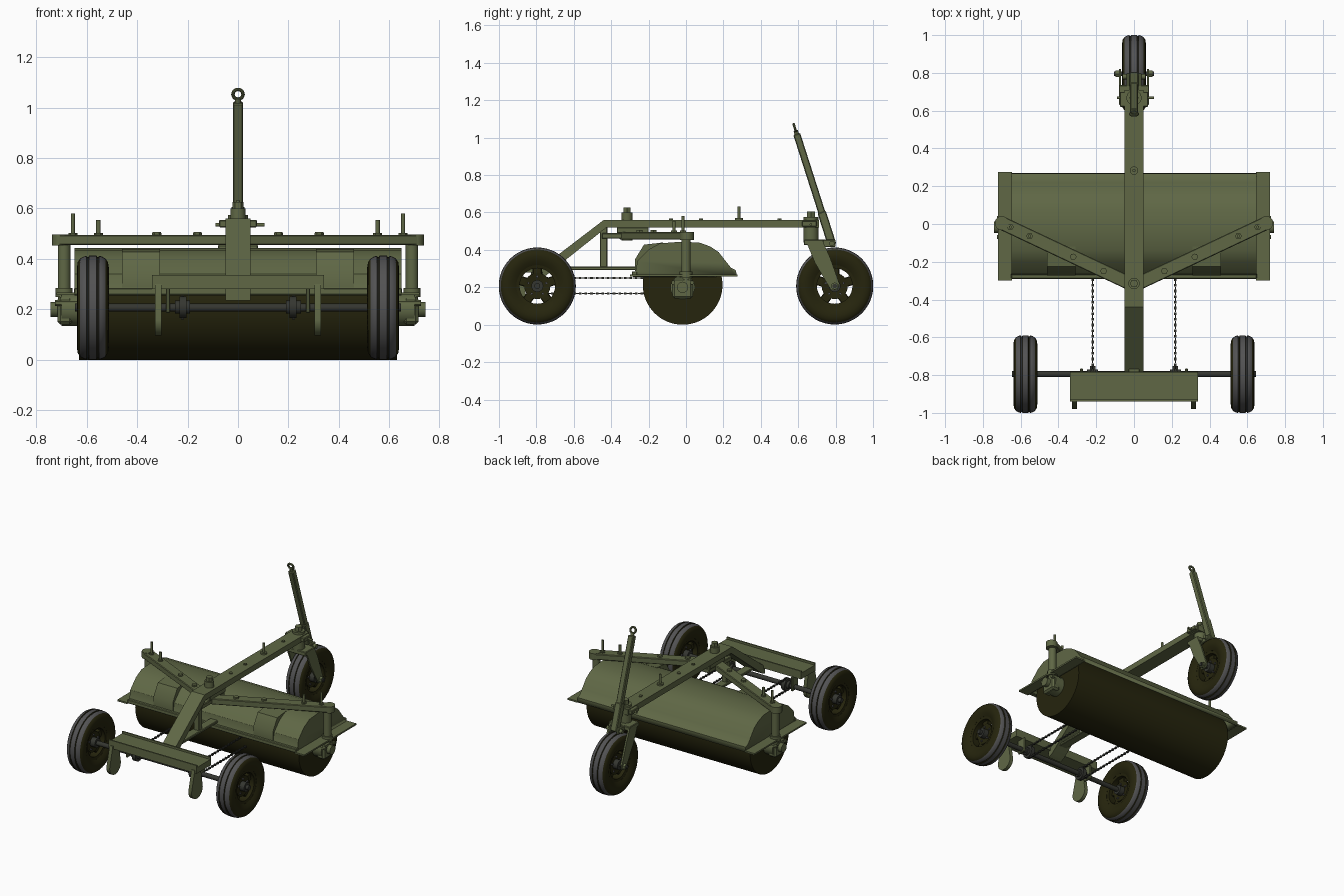
import bpy, bmesh, math
from mathutils import Vector, Matrix

if "Cube" in bpy.data.objects:
    bpy.data.objects.remove(bpy.data.objects["Cube"])


def material(name, rgb):
    m = bpy.data.materials.new(name)
    m.diffuse_color = (*rgb, 1)
    m.use_nodes = True
    m.node_tree.nodes["Principled BSDF"].inputs["Base Color"].default_value = m.diffuse_color
    return m


OLIVE = material("olive_paint", (0.115, 0.137, 0.06))
BRUSH = material("dark_bristle", (0.019, 0.018, 0.004))
GREY = material("tyre_grey", (0.085, 0.085, 0.087))
STEEL = material("dark_steel", (0.035, 0.037, 0.03))


def finish(name, bm, *mats):
    bmesh.ops.recalc_face_normals(bm, faces=bm.faces)
    me = bpy.data.meshes.new(name)
    bm.to_mesh(me)
    bm.free()
    for m in mats:
        me.materials.append(m)
    ob = bpy.data.objects.new(name, me)
    bpy.context.collection.objects.link(ob)
    return ob


def frame(p0, p1, up):
    """Matrix whose z runs from p0 to p1, centred between them."""
    p0, p1 = Vector(p0), Vector(p1)
    z = (p1 - p0).normalized()
    x = Vector(up).cross(z).normalized()
    y = z.cross(x)
    return Matrix.Translation((p0 + p1) / 2) @ Matrix((x, y, z)).transposed().to_4x4()


def bar(name, p0, p1, w, h, mat=OLIVE, up=(0, 0, 1), bevel=0.004):
    """Rectangular bar: w across, h along the up direction."""
    bm = bmesh.new()
    length = (Vector(p1) - Vector(p0)).length
    bmesh.ops.create_cube(bm, size=1, matrix=frame(p0, p1, up) @ Matrix.Diagonal((w, h, length, 1)))
    if bevel:
        bmesh.ops.bevel(bm, geom=bm.edges[:], offset=bevel, segments=1, affect='EDGES')
    return finish(name, bm, mat)


def box(name, a, b, mat=OLIVE, bevel=0.004):
    a, b = Vector(a), Vector(b)
    c = (a + b) / 2
    return bar(name, (c.x, a.y, c.z), (c.x, b.y, c.z), abs(b.x - a.x), abs(b.z - a.z), mat, bevel=bevel)


def rod(name, p0, p1, r, mat=OLIVE, seg=16, r2=None):
    bm = bmesh.new()
    d = Vector(p1) - Vector(p0)
    up = (1, 0, 0) if abs(d.x) < 0.5 * d.length else (0, 0, 1)
    bmesh.ops.create_cone(bm, cap_ends=True, segments=seg, radius1=r, radius2=r if r2 is None else r2,
                          depth=d.length, matrix=frame(p0, p1, up))
    return finish(name, bm, mat)


def prism(name, prof, x0, x1, mat=OLIVE, open_edge=False):
    """Extrude a y-z outline along x; open_edge drops the closing side."""
    bm = bmesh.new()
    a = [bm.verts.new((x0, y, z)) for y, z in prof]
    b = [bm.verts.new((x1, y, z)) for y, z in prof]
    bm.faces.new(a)
    bm.faces.new(b)
    n = len(prof)
    for i in range(n - 1 if open_edge else n):
        j = (i + 1) % n
        bm.faces.new((a[i], a[j], b[j], b[i]))
    return finish(name, bm, mat)


def lathe(name, prof, centre, seg, *mats):
    """Spin a closed (x, radius) outline around the x axis."""
    bm = bmesh.new()
    rings = []
    for k in range(seg):
        t = 2 * math.pi * k / seg
        rings.append([bm.verts.new(Vector(centre) + Vector((x, r * math.cos(t), r * math.sin(t)))) for x, r in prof])
    n = len(prof)
    for k in range(seg):
        p, q = rings[k], rings[(k + 1) % seg]
        for i in range(n):
            j = (i + 1) % n
            bm.faces.new((p[i], p[j], q[j], q[i]))
    return finish(name, bm, *mats)


# wheels: tyre with grey tread and dark sidewall, ring, spokes, hub
HALF = [(0.045, 0.112), (0.058, 0.135), (0.063, 0.16), (0.06, 0.18), (0.05, 0.195), (0.035, 0.203),
        (0.025, 0.205), (0.022, 0.2), (0.018, 0.2), (0.015, 0.206)]
TYRE = HALF + [(-x, r) for x, r in reversed(HALF)]


def wheel(name, x, y):
    c = Vector((x, y, 0.207))
    t = lathe(name + "_tyre", TYRE, c, 48, GREY, BRUSH)
    for p in t.data.polygons:
        radial = math.hypot(p.center.y - c.y, p.center.z - c.z)
        p.material_index = 1 if abs(p.normal.x) > 0.8 or radial < 0.13 else 0
    lathe(name + "_rim", [(-0.04, 0.095), (0.04, 0.095), (0.045, 0.116), (-0.045, 0.116)], c, 32, BRUSH)
    lathe(name + "_disc", [(-0.012, 0.02), (0.012, 0.02), (0.02, 0.07), (-0.02, 0.07)], c, 24, BRUSH)
    for k in range(5):
        a = 2 * math.pi * k / 5 + math.pi / 2
        d = Vector((0, math.cos(a), math.sin(a)))
        bar(name + "_spoke", c + d * 0.06, c + d * 0.1, 0.05, 0.03, BRUSH, up=(1, 0, 0))
        rod(name + "_bolt", c + d * 0.05 - Vector((0.026, 0, 0)), c + d * 0.05 + Vector((0.026, 0, 0)), 0.007, GREY, 6)
    rod(name + "_hub", c - Vector((0.05, 0, 0)), c + Vector((0.05, 0, 0)), 0.032, STEEL, 20)


wheel("left_wheel", -0.575, -0.795)
wheel("right_wheel", 0.575, -0.795)
wheel("caster_wheel", 0, 0.795)
rod("drive_axle", (-0.645, -0.795, 0.207), (0.645, -0.795, 0.207), 0.016, STEEL)

# cross channel over the axle
prism("cross_channel", [(-0.94, 0.28), (-0.78, 0.28), (-0.78, 0.336), (-0.79, 0.336), (-0.79, 0.322),
                        (-0.93, 0.322), (-0.93, 0.336), (-0.94, 0.336)], -0.34, 0.34)

# main beam with its sloped end, and the lower frame
prism("main_beam", [(0.71, 0.56), (-0.44, 0.56), (-0.80, 0.285), (-0.80, 0.235), (-0.765, 0.25),
                    (-0.425, 0.52), (0.71, 0.52)], -0.05, 0.05)
box("frame_post", (-0.02, -0.46, 0.3), (0.02, -0.42, 0.53))
box("lower_rail", (-0.03, -0.8, 0.292), (0.03, -0.25, 0.31))
box("pivot_rail", (-0.04, -0.45, 0.46), (0.04, -0.2, 0.49))
box("pivot_block", (-0.045, -0.37, 0.488), (0.045, -0.2, 0.522))
rod("king_bolt", (0, -0.315, 0.45), (0, -0.315, 0.60), 0.03, seg=20)
rod("king_bolt_nut", (0, -0.315, 0.59), (0, -0.315, 0.626), 0.022, seg=6)
rod("beam_pin", (0, 0.283, 0.55), (0, 0.283, 0.632), 0.008)
rod("beam_pin_base", (0, 0.283, 0.555), (0, 0.283, 0.57), 0.022)
for y in (0.08, -0.08, 0.5):
    rod("beam_bolt", (0, y, 0.555), (0, y, 0.567), 0.012, seg=6)

# roller brush
drum = rod("brush_drum", (-0.63, -0.018, 0.213), (0.63, -0.018, 0.213), 0.213, BRUSH, 64)

# hood shell over the brush
HOOD = [(-0.285, 0.257), (-0.268, 0.29), (-0.26, 0.34), (-0.20, 0.402), (-0.14, 0.435), (-0.02, 0.444),
        (0.075, 0.438), (0.13, 0.418), (0.175, 0.388), (0.22, 0.33), (0.24, 0.305), (0.268, 0.29), (0.27, 0.257)]
hood = prism("hood", HOOD, -0.648, 0.648, open_edge=True)
shell = hood.modifiers.new("thickness", 'SOLIDIFY')
shell.thickness, shell.offset = 0.005, -1
box("hood_front_lip", (-0.65, -0.29, 0.257), (0.65, -0.26, 0.285))

# chain links in one mesh per strand
def chain(name, x, z):
    bm = bmesh.new()
    for k in range(40):
        w = 0.012 if k % 2 else 0.006
        m = Matrix.Translation((x, -0.79 + k * 0.015, z)) @ Matrix.Diagonal((w, 0.014, 0.012 if k % 2 else 0.007, 1))
        bmesh.ops.create_cube(bm, size=1, matrix=m)
    return finish(name, bm, STEEL)


# everything found on both sides
for s in (-1, 1):
    # hood end flange and front pocket
    box("hood_end_flange", (s * 0.645, -0.3, 0.257), (s * 0.72, 0.275, 0.268), bevel=0)
    prism("hood_pocket", [(-0.272, 0.287), (-0.272, 0.35), (-0.225, 0.428), (-0.12, 0.44), (-0.2, 0.38), (-0.25, 0.287)],
          s * 0.31, s * 0.46)
    # swing arm with its bolts and pins
    inner, outer = Vector((0, -0.325, 0.475)), Vector((s * 0.7, 0.005, 0.475))
    bar("swing_arm", inner, outer, 0.072, 0.04)
    rod("arm_end", outer - Vector((0, 0, 0.022)), outer + Vector((0, 0, 0.022)), 0.037, seg=20)
    for f, top, r in ((0.23, 0.506, 0.016), (0.46, 0.506, 0.016), (0.79, 0.555, 0.009), (0.935, 0.58, 0.008)):
        p = inner.lerp(outer, f)
        rod("arm_pin", p, (p.x, p.y, top), r, seg=12)
        rod("arm_pin_base", p, (p.x, p.y, 0.503), 0.018, seg=6)
    # hanger post down to the brush bearing
    rod("hanger_post", (s * 0.689, 0, 0.22), (s * 0.689, 0, 0.47), 0.025)
    rod("post_collar", (s * 0.689, 0, 0.25), (s * 0.689, 0, 0.285), 0.034)
    bar("bearing_bracket", (s * 0.685, -0.018, 0.14), (s * 0.685, -0.018, 0.25), 0.06, 0.11, up=(0, 1, 0), bevel=0.012)
    rod("brush_bearing", (s * 0.62, -0.018, 0.2), (s * 0.7, -0.018, 0.2), 0.066, seg=24)
    rod("bearing_cap", (s * 0.69, -0.018, 0.2), (s * 0.742, -0.018, 0.2), 0.03, seg=16)
    for dy in (-0.05, 0.05):
        rod("bearing_bolt", (s * 0.63, dy - 0.018, 0.225), (s * 0.725, dy - 0.018, 0.225), 0.012, seg=6)
    # axle hanger, sprockets and chain drive
    box("axle_hanger", (s * 0.27, -0.83, 0.185), (s * 0.285, -0.765, 0.285))
    rod("axle_sprocket", (s * 0.205, -0.795, 0.209), (s * 0.232, -0.795, 0.209), 0.043, STEEL, 20)
    rod("sprocket_hub", (s * 0.19, -0.795, 0.209), (s * 0.25, -0.795, 0.209), 0.026, STEEL)
    chain("upper_chain", s * 0.219, 0.25)
    chain("lower_chain", s * 0.219, 0.167)
    # rounded skid plate hanging from the channel
    arc = [(-0.918 + 0.062 * math.cos(a), 0.158 + 0.062 * math.sin(a))
           for a in (math.pi + math.pi * i / 12 for i in range(13))]
    prism("skid_plate", [(-0.945, 0.3)] + arc + [(-0.88, 0.3)], s * 0.303, s * 0.328)
    # caster fork leg
    prism("fork_leg", [(0.64, 0.45), (0.73, 0.45), (0.77, 0.36), (0.82, 0.22), (0.81, 0.185), (0.775, 0.185), (0.69, 0.33)],
          s * 0.068, s * 0.08)
    box("handle_lug", (s * 0.022, 0.7, 0.415), (s * 0.04, 0.80, 0.455))
    rod("fork_nut", (s * 0.08, 0.795, 0.207), (s * 0.098, 0.795, 0.207), 0.02, seg=6)

# caster pivot and fork crown
box("fork_crown", (-0.08, 0.63, 0.425), (0.08, 0.735, 0.455))
rod("caster_pivot", (0, 0.668, 0.44), (0, 0.668, 0.575), 0.04, seg=20)
rod("pivot_cap", (0, 0.668, 0.565), (0, 0.668, 0.605), 0.025, seg=6)
box("pivot_plate", (-0.075, 0.62, 0.525), (0.075, 0.70, 0.555))
rod("pivot_cross_pin", (-0.09, 0.668, 0.535), (0.105, 0.668, 0.535), 0.007)
rod("caster_axle", (-0.105, 0.795, 0.207), (0.105, 0.795, 0.207), 0.012, STEEL)
rod("handle_hinge", (-0.06, 0.78, 0.435), (0.06, 0.78, 0.435), 0.014)

# tow handle with ring
low, high = Vector((0, 0.782, 0.425)), Vector((0, 0.592, 1.02))
bar("tow_handle", low, high, 0.04, 0.038, up=(0, 1, 0), bevel=0.005)
bar("handle_sleeve", low, low.lerp(high, 0.3), 0.046, 0.046, up=(0, 1, 0), bevel=0.005)
d = (high - low).normalized()
rod("ring_stem", high - d * 0.01, high + d * 0.018, 0.012)
bpy.ops.mesh.primitive_torus_add(major_radius=0.02, minor_radius=0.007, major_segments=24, minor_segments=10,
                                 location=high + d * 0.034, rotation=(math.radians(108), 0, 0))
ring = bpy.context.object
ring.name = "tow_ring"
ring.rotation_euler.x = math.radians(90) + math.atan2(0.19, 0.595)
ring.data.materials.append(OLIVE)

# smooth round parts, keep edges sharp
bpy.ops.object.select_all(action='SELECT')
bpy.ops.object.shade_smooth_by_angle(angle=math.radians(32))
